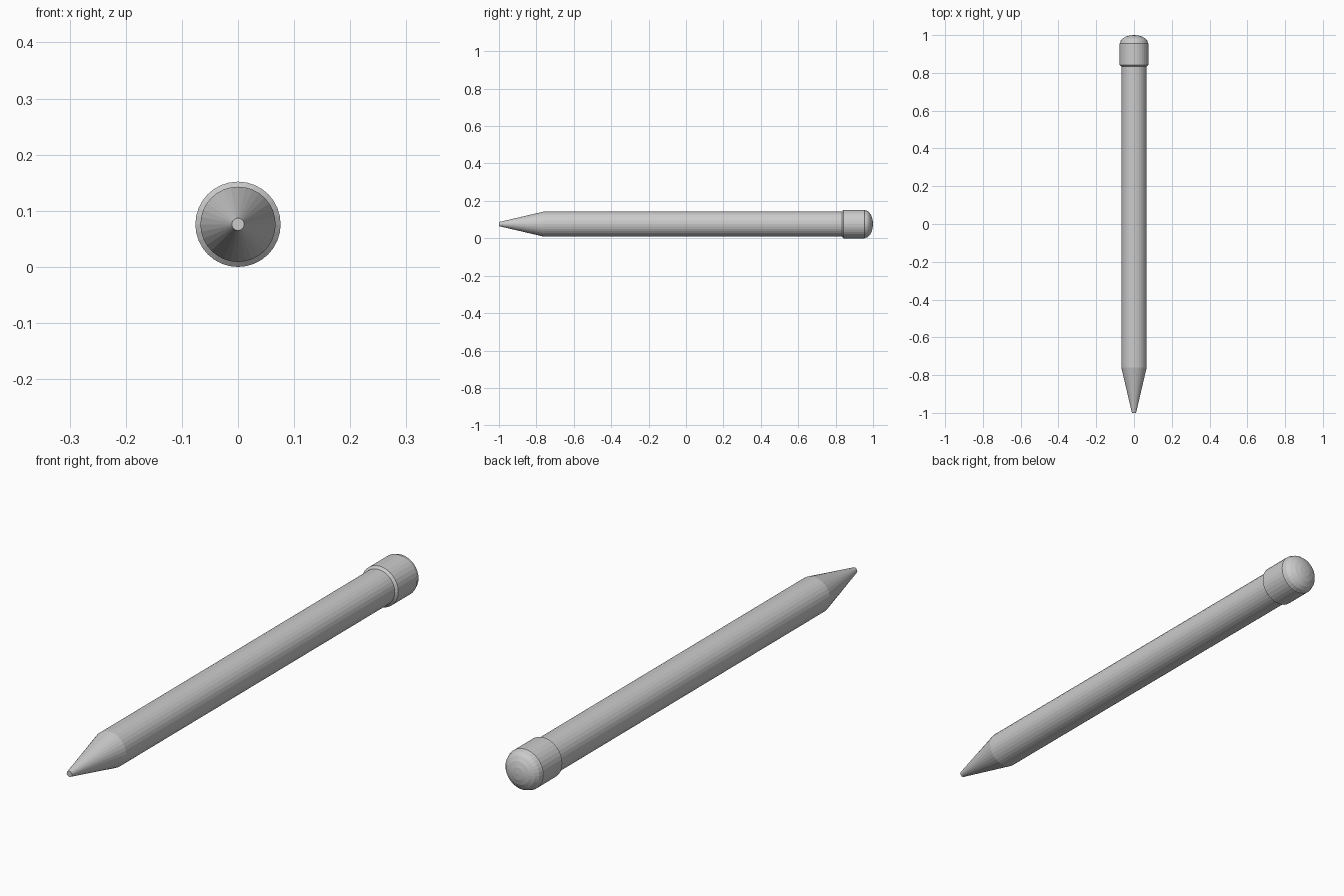
import bpy
import bmesh
from math import sin, cos, pi
from mathutils import Matrix, Vector

cube = bpy.data.objects.get("Cube")
if cube:
    bpy.data.objects.remove(cube, do_unlink=True)

SIDES = 32
AXIS_Z = 0.076
SHAFT_R = 0.067
CAP_R = 0.076

grey = bpy.data.materials.new("plain grey")
grey.use_nodes = True
colour = (0.6, 0.6, 0.6, 1)
grey.diffuse_color = colour
grey.node_tree.nodes["Principled BSDF"].inputs["Base Color"].default_value = colour


def lathe(name, profile):
    """Turn (radius, y) points around the long axis."""
    bm = bmesh.new()
    verts = [bm.verts.new((r, y, 0)) for r, y in profile]
    edges = [bm.edges.new(pair) for pair in zip(verts, verts[1:])]
    bmesh.ops.spin(bm, geom=verts + edges, cent=(0, 0, 0), axis=(0, 1, 0),
                   angle=2 * pi, steps=SIDES, use_merge=True)
    bmesh.ops.remove_doubles(bm, verts=bm.verts, dist=0.0001)
    # Close any open ends with flat discs
    rims = [e for e in bm.edges if e.is_boundary]
    if rims:
        bmesh.ops.holes_fill(bm, edges=rims, sides=0)
    bmesh.ops.recalc_face_normals(bm, faces=bm.faces)
    bmesh.ops.transform(bm, matrix=Matrix.Translation(Vector((0, 0, AXIS_Z))),
                        verts=bm.verts)
    mesh = bpy.data.meshes.new(name)
    bm.to_mesh(mesh)
    bm.free()
    mesh.materials.append(grey)
    obj = bpy.data.objects.new(name, mesh)
    bpy.context.collection.objects.link(obj)
    return obj


# Shaft with the sharpened, blunt-ended point
lathe("shaft_and_point", [(0.011, -1), (SHAFT_R, -0.76), (SHAFT_R, 0.85)])

# End cap: bevelled lip, straight wall and rounded dome
dome_start, dome_depth, rings = 0.957, 0.043, 5
dome = [((CAP_R - 0.002) * cos(a), dome_start + dome_depth * sin(a))
        for a in (i * pi / 2 / rings for i in range(rings + 1))]
lathe("end_cap", [(SHAFT_R - 0.001, 0.833), (CAP_R, 0.842), (CAP_R, 0.955)] + dome)
